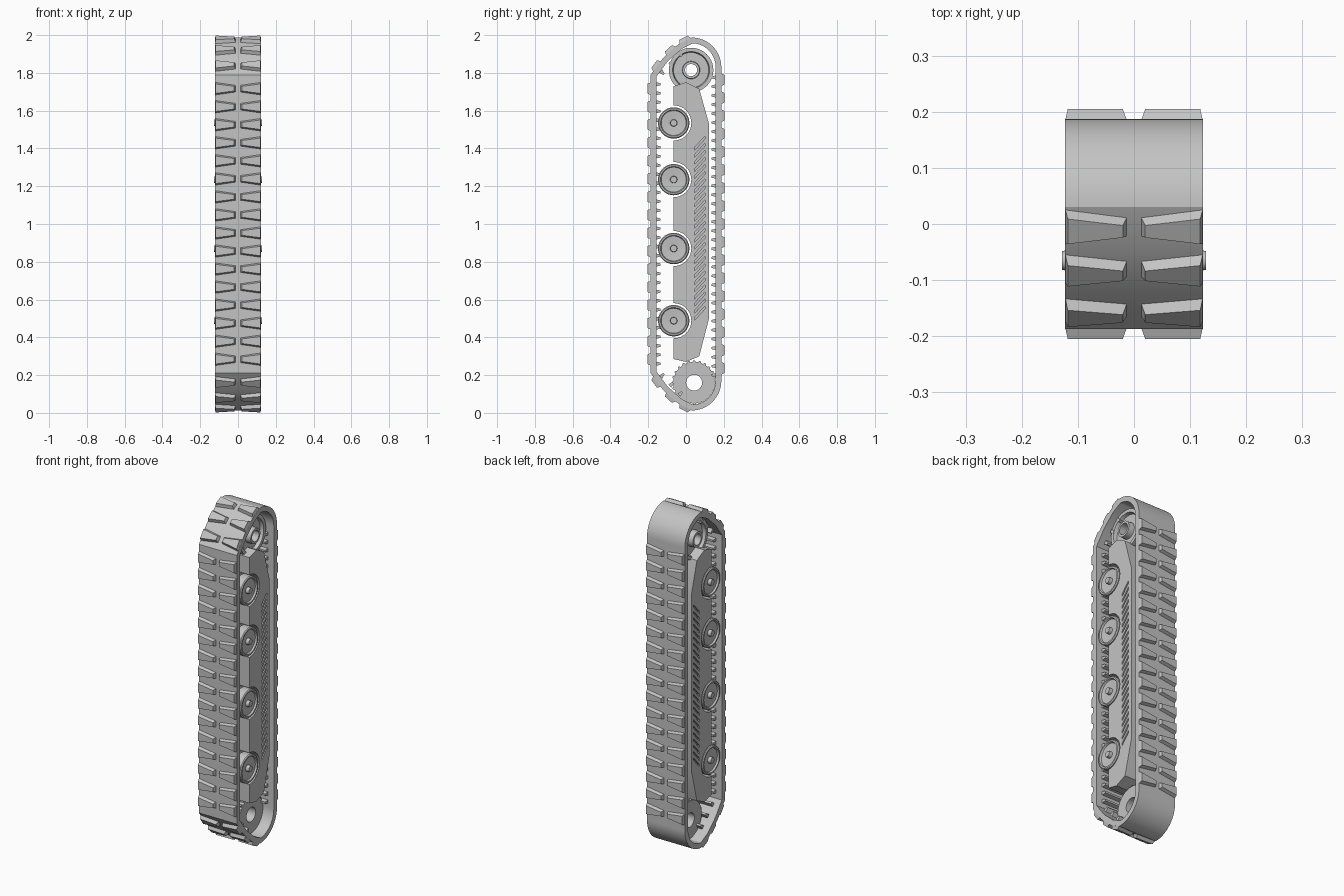
import bpy, bmesh, math
from mathutils import Vector

cube = bpy.data.objects.get("Cube")
if cube:
    bpy.data.objects.remove(cube, do_unlink=True)

grey = bpy.data.materials.new("plain_grey")
grey.use_nodes = True
grey.diffuse_color = (0.55, 0.55, 0.55, 1)
grey.node_tree.nodes["Principled BSDF"].inputs["Base Color"].default_value = (0.55, 0.55, 0.55, 1)

HALF = 0.123       # half width of the belt
PITCH = 0.0955     # spacing of the tread lugs
WHEEL_Y = -0.065
WHEEL_Z = (0.488, 0.87, 1.235, 1.535)


def finish(name, bm, smooth=False):
    bmesh.ops.remove_doubles(bm, verts=bm.verts, dist=1e-5)
    bmesh.ops.recalc_face_normals(bm, faces=bm.faces)
    mesh = bpy.data.meshes.new(name)
    bm.to_mesh(mesh)
    bm.free()
    mesh.materials.append(grey)
    obj = bpy.data.objects.new(name, mesh)
    bpy.context.collection.objects.link(obj)
    bpy.ops.object.select_all(action='DESELECT')
    obj.select_set(True)
    bpy.context.view_layer.objects.active = obj
    if smooth:
        bpy.ops.object.shade_smooth_by_angle(angle=math.radians(25))
    return obj


def prism(bm, outline, x0, x1):
    """Extrude a (y, z) outline along x."""
    a = [bm.verts.new((x0, y, z)) for y, z in outline]
    b = [bm.verts.new((x1, y, z)) for y, z in outline]
    bm.faces.new(a)
    bm.faces.new(b[::-1])
    for i in range(len(a)):
        j = (i + 1) % len(a)
        bm.faces.new((a[i], a[j], b[j], b[i]))


def circle(cy, cz, r, start=0.0, sweep=360.0, n=40):
    return [(cy + r * math.cos(math.radians(start + sweep * i / n)),
             cz + r * math.sin(math.radians(start + sweep * i / n))) for i in range(n)]


def lathe(bm, profile, cy, cz, n=40):
    """Turn a closed (x, radius) profile around an axis parallel to x."""
    rings = []
    for x, r in profile:
        rings.append([bm.verts.new((x, y, z)) for y, z in circle(cy, cz, max(r, 1e-4), n=n)])
    for k in range(len(rings)):
        a, b = rings[k], rings[(k + 1) % len(rings)]
        for i in range(n):
            j = (i + 1) % n
            bm.faces.new((a[i], a[j], b[j], b[i]))


def both_ends(half):
    """Mirror a profile of one end to the other end."""
    return half + [(-x, r) for x, r in reversed(half)]


def frustum(bm, y, z, normal, base, top, height):
    """Tapered block on a surface; base and top are (x, along) corners."""
    n = Vector((0, normal[0], normal[1])).normalized()
    t = Vector((0, -n.z, n.y))
    o = Vector((0, y, z))
    lo = [bm.verts.new(o + Vector((p, 0, 0)) + t * q - n * 0.003) for p, q in base]
    hi = [bm.verts.new(o + Vector((p, 0, 0)) + t * q + n * height) for p, q in top]
    bm.faces.new(lo)
    bm.faces.new(hi)
    for i in range(4):
        j = (i + 1) % 4
        bm.faces.new((lo[i], lo[j], hi[j], hi[i]))


# Belt: faceted nose at the front, round at the back, same at both ends
nose = [(0.03, 1.987), (-0.04, 1.952), (-0.12, 1.88), (-0.187, 1.79)]
upper = circle(0.03, 1.83, 0.157, 0, 90, 20) + nose
outer = upper + [(y, 2 - z) for y, z in reversed(upper)]
inner = []
for i, p in enumerate(outer):
    p = Vector(p)
    d0 = (p - Vector(outer[i - 1])).normalized()
    d1 = (Vector(outer[(i + 1) % len(outer)]) - p).normalized()
    m = Vector((-d0.y - d1.y, d0.x + d1.x)).normalized()
    inner.append(tuple(p + m * 0.03 / m.dot(Vector((-d0.y, d0.x)))))
bm = bmesh.new()
loops = [[bm.verts.new((x, y, z)) for y, z in path]
         for x, path in ((-HALF, outer), (HALF, outer), (HALF, inner), (-HALF, inner))]
for k in range(4):
    a, b = loops[k], loops[(k + 1) % 4]
    for i in range(len(outer)):
        j = (i + 1) % len(outer)
        bm.faces.new((a[i], a[j], b[j], b[i]))
finish("belt", bm, True)

# Tread lugs: mirrored pairs, wide at the belt edge
spots = [(-0.186, 0.284 + PITCH * i, (-1, 0)) for i in range(16)]
spots += [(0.186, 0.236 + PITCH * i, (1, 0)) for i in range(17)]
for (y0, z0), (y1, z1) in zip(nose, nose[1:]):
    y, z, n = (y0 + y1) / 2, (z0 + z1) / 2, (z1 - z0, y0 - y1)
    spots += [(y, z, n), (y, 2 - z, (n[0], -n[1]))]
bm = bmesh.new()
for y, z, n in spots:
    for s in (-1, 1):
        base = [(s * HALF, -0.035), (s * HALF, 0.035), (s * 0.012, 0.019), (s * 0.012, -0.019)]
        top = [(s * 0.118, -0.025), (s * 0.118, 0.025), (s * 0.02, 0.012), (s * 0.02, -0.012)]
        frustum(bm, y, z, n, base, top, 0.019)
finish("tread_lugs", bm)

# Drive teeth on the inner side of the belt
bm = bmesh.new()
teeth = [(-0.157, 0.26 + PITCH / 2 * i, (1, 0)) for i in range(32)]
teeth += [(0.157, 0.2 + PITCH / 2 * i, (-1, 0)) for i in range(34)]
for f in (0.15, 0.55, 0.95):
    y, z = -0.15 + 0.12 * f, 1.79 + 0.12 * f
    teeth += [(y, z, (1, -1)), (y, 2 - z, (1, 1))]
for y, z, n in teeth:
    base = [(-0.085, -0.011), (0.085, -0.011), (0.085, 0.011), (-0.085, 0.011)]
    frustum(bm, y, z, n, base, [(p * 0.97, q * 0.5) for p, q in base], 0.022)
finish("drive_teeth", bm)

# Side frame with wheel recesses and slanted vent slots
half = [(0.122, 1.53), (0.07, 1.715), (0.0, 1.75), (-0.065, 1.73)]
bm = bmesh.new()
prism(bm, half + [(-0.065, 0.285), (0.0, 0.27), (0.07, 0.3), (0.122, 0.5)], -0.12, 0.12)
frame = finish("side_frame", bm)
bm = bmesh.new()
for z in WHEEL_Z:
    prism(bm, circle(WHEEL_Y, z, 0.093), -0.2, 0.2)
for i in range(25):
    z = 0.49 + 0.0375 * i
    slot = [(0.045, z), (0.1, z + 0.06), (0.1, z + 0.075), (0.045, z + 0.015)]
    prism(bm, slot, 0.108, 0.15)
    prism(bm, slot, -0.15, -0.108)
cutter = finish("frame_cutter", bm)
cutter.hide_render = True
cut = frame.modifiers.new("cut", 'BOOLEAN')
cut.operation, cut.solver, cut.object = 'DIFFERENCE', 'EXACT', cutter
bpy.context.view_layer.objects.active = frame
bpy.ops.object.modifier_apply(modifier="cut")
bpy.data.objects.remove(cutter, do_unlink=True)
bpy.context.view_layer.objects.active = frame
frame.select_set(True)
bpy.ops.object.shade_smooth_by_angle(angle=math.radians(25))

# Road wheels: dished ends with a raised rim and hub pin
for i, z in enumerate(WHEEL_Z):
    bm = bmesh.new()
    lathe(bm, both_ends([(0.128, 0), (0.128, 0.017), (0.108, 0.019), (0.112, 0.066),
                         (0.122, 0.07), (0.122, 0.078), (0.117, 0.083), (0.07, 0.083),
                         (0.07, 0.06)]), WHEEL_Y, z)
    finish(f"road_wheel_{i + 1}", bm, True)

# Upper idler: rimmed pulley with a hollow hub
bm = bmesh.new()
lathe(bm, both_ends([(0.095, 0.032), (0.095, 0.045), (0.06, 0.047), (0.06, 0.093),
                     (0.08, 0.098), (0.08, 0.118)]), 0.027, 1.815)
finish("upper_idler", bm, True)

# Lower sprocket: flat drum with a bore and fine teeth
bm = bmesh.new()
lathe(bm, both_ends([(0.055, 0.042), (0.055, 0.11)]), 0.043, 0.16)
for i in range(24):
    a = math.tau * i / 24
    n = (math.cos(a), math.sin(a))
    base = [(-0.05, -0.009), (0.05, -0.009), (0.05, 0.009), (-0.05, 0.009)]
    frustum(bm, 0.043 + 0.11 * n[0], 0.16 + 0.11 * n[1], n, base,
            [(p, q * 0.5) for p, q in base], 0.008)
finish("lower_sprocket", bm, True)
